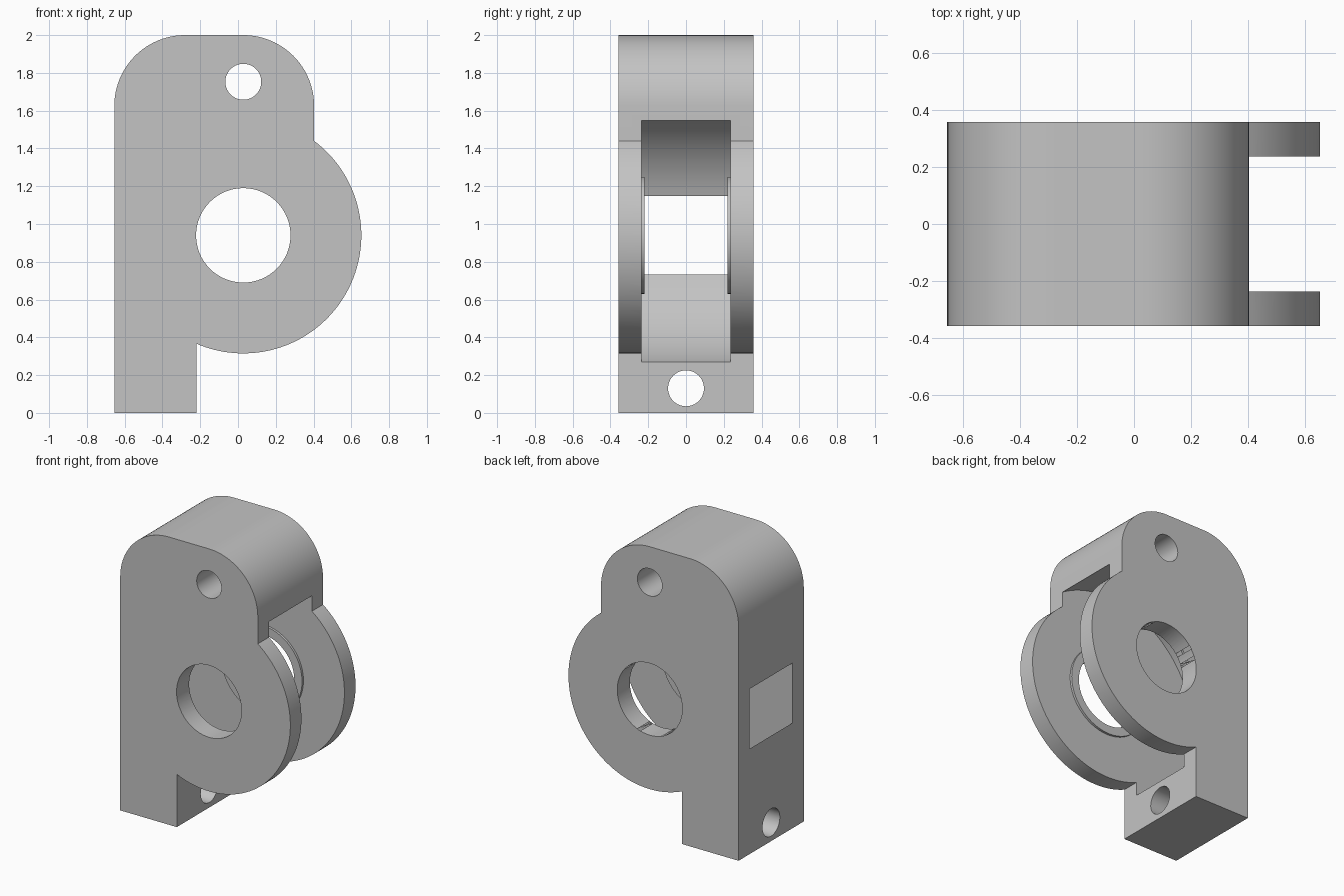
import bpy
import bmesh
from math import sin, cos, radians, asin, acos, degrees
from mathutils import Matrix, Vector

if "Cube" in bpy.data.objects:
    bpy.data.objects.remove(bpy.data.objects["Cube"])

# Main dimensions
LEFT, RIGHT, FOOT = -0.655, 0.403, -0.22
HALF, TOP, CORNER = 0.358, 2.0, 0.375
CX, CZ, DISC = 0.028, 0.94, 0.625
BORE, BOSS, CAVITY = 0.25, 0.31, 0.714
SLOT, BOSS_FACE = 0.236, 0.22
PIN = 0.095

grey = bpy.data.materials.new("light_grey")
grey.use_nodes = True
COLOUR = (0.55, 0.55, 0.55, 1)
grey.diffuse_color = COLOUR
grey.node_tree.nodes["Principled BSDF"].inputs["Base Color"].default_value = COLOUR


def finish(name, bm):
    bmesh.ops.recalc_face_normals(bm, faces=bm.faces)
    mesh = bpy.data.meshes.new(name)
    bm.to_mesh(mesh)
    bm.free()
    mesh.materials.append(grey)
    obj = bpy.data.objects.new(name, mesh)
    bpy.context.collection.objects.link(obj)
    return obj


def arc(cx, cz, r, start, end, n):
    angles = [radians(start + (end - start) * i / n) for i in range(n + 1)]
    return [(cx + r * cos(a), cz + r * sin(a)) for a in angles]


def extrude_outline(name, points, half):
    bm = bmesh.new()
    face = bm.faces.new([bm.verts.new((x, -half, z)) for x, z in points])
    moved = bmesh.ops.extrude_face_region(bm, geom=[face])["geom"]
    verts = [v for v in moved if isinstance(v, bmesh.types.BMVert)]
    bmesh.ops.translate(bm, verts=verts, vec=(0, 2 * half, 0))
    return finish(name, bm)


def rod(name, centre, radius, axis):
    bm = bmesh.new()
    turn = Matrix.Rotation(radians(90), 4, "X" if axis == "Y" else "Y")
    bmesh.ops.create_cone(bm, cap_ends=True, segments=64, radius1=radius,
                          radius2=radius, depth=3,
                          matrix=Matrix.Translation(centre) @ turn)
    return finish(name, bm)


def lathe(name, profile, centre, steps):
    # Profile pairs are radius and y, turned about the y axis
    bm = bmesh.new()
    verts = [bm.verts.new((r, y, 0)) for r, y in profile]
    edges = [bm.edges.new(pair) for pair in zip(verts, verts[1:])]
    bmesh.ops.spin(bm, geom=verts + edges, cent=(0, 0, 0), axis=(0, 1, 0),
                   angle=radians(360), steps=steps)
    bmesh.ops.remove_doubles(bm, verts=bm.verts, dist=0.0001)
    bmesh.ops.translate(bm, verts=bm.verts, vec=centre)
    return finish(name, bm)


# Outline: foot, round lobe, upright and rounded top
low = -degrees(acos((FOOT - CX) / DISC))
high = degrees(acos((RIGHT - CX) / DISC))
outline = [(LEFT, 0), (FOOT, 0)]
outline += arc(CX, CZ, DISC, low, high, 72)
outline += arc(RIGHT - CORNER, TOP - CORNER, CORNER, 0, 90, 24)
outline += arc(LEFT + CORNER, TOP - CORNER, CORNER, 90, 180, 24)
body = extrude_outline("bracket_body", outline, HALF)

# Wheel cavity, leaving a low boss round each bore
side = [(0, BOSS_FACE), (BOSS, BOSS_FACE), (BOSS, SLOT), (CAVITY, SLOT)]
profile = side + [(r, -y) for r, y in reversed(side)]
cutters = [
    lathe("cavity_cutter", profile, Vector((CX, 0, CZ)), 128),
    rod("bore_cutter", (CX, 0, CZ), BORE, "Y"),
    rod("top_hole_cutter", (CX, 0, 1.753), PIN, "Y"),
    rod("foot_hole_cutter", (0, 0, 0.13), PIN, "X"),
]

bpy.context.view_layer.objects.active = body
for cutter in cutters:
    cutter.hide_render = True
    cut = body.modifiers.new(cutter.name, "BOOLEAN")
    cut.operation = "DIFFERENCE"
    cut.solver = "EXACT"
    cut.object = cutter
    bpy.ops.object.modifier_apply(modifier=cut.name)
    bpy.data.objects.remove(cutter)

# Smooth curved walls, sharp edges
bpy.ops.object.select_all(action="DESELECT")
body.select_set(True)
bpy.ops.object.shade_smooth_by_angle(angle=radians(30))
